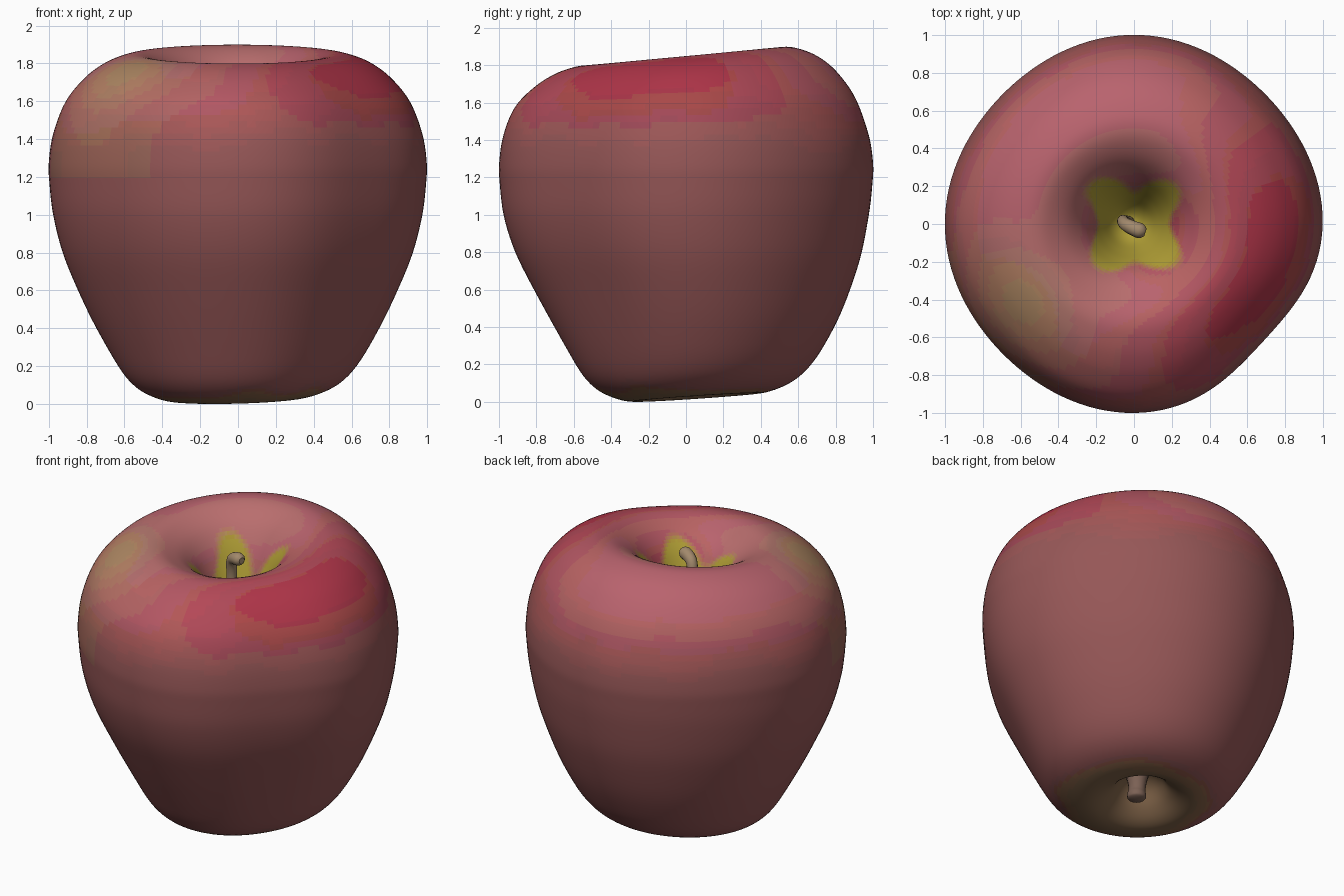
import bpy, bmesh, math
from mathutils import Vector, noise

if "Cube" in bpy.data.objects:
    bpy.data.objects.remove(bpy.data.objects["Cube"])

SEGS, SUB = 128, 5


def smooth(lo, hi, v):
    t = min(1, max(0, (v - lo) / (hi - lo)))
    return t * t * (3 - 2 * t)


def bump(v, mid, width):
    return math.exp(-((v - mid) / width) ** 2)


def angle_gap(a, deg):
    return (math.degrees(a) - deg + 180) % 360 - 180


materials = {}


def material(color):
    key = tuple(round(c, 3) for c in color)
    if key not in materials:
        m = bpy.data.materials.new("skin_%d" % len(materials))
        m.diffuse_color = (*key, 1)
        m.use_nodes = True
        m.node_tree.nodes["Principled BSDF"].inputs["Base Color"].default_value = m.diffuse_color
        materials[key] = m
    return materials[key]


def spline(points, sub):
    """Catmull-Rom resampling of the profile."""
    p = [Vector(q) for q in points]
    ext = [p[0] * 2 - p[1]] + p + [p[-1] * 2 - p[-2]]
    out = []
    for i in range(1, len(ext) - 2):
        a, b, c, d = ext[i - 1:i + 3]
        for k in range(sub):
            t = k / sub
            out.append(0.5 * (2 * b + (c - a) * t + (2 * a - 5 * b + 4 * c - d) * t * t
                              + (3 * b - a - 3 * c + d) * t ** 3))
    return out + [p[-1]]


# Half section (radius, height): stem cavity, shoulder, flank, base, calyx basin
profile = [(0, 1.30), (.05, 1.31), (.10, 1.36), (.15, 1.46), (.20, 1.57), (.26, 1.68),
           (.34, 1.77), (.44, 1.83), (.52, 1.85), (.60, 1.84), (.70, 1.80), (.80, 1.725),
           (.90, 1.60), (.965, 1.43), (.988, 1.28), (.985, 1.17), (.965, 1.0), (.915, .8),
           (.835, .6), (.74, .4), (.625, .2), (.535, .1), (.43, .045), (.33, .025),
           (.25, .045), (.18, .10), (.12, .18), (.06, .22), (0, .23)]


def place(r, z, a):
    """Turn a section point into the lopsided apple surface."""
    wide = smooth(.3, .9, r)
    r *= 1 - .055 * wide * bump(angle_gap(a, -42), 0, 24)
    r *= 1 + .012 * wide * math.cos(4 * (a - math.radians(90)))
    x, y = r * math.cos(a), r * math.sin(a)
    y += .045 * (1 - smooth(.35, 1.05, z))
    x -= .02 * (1 - smooth(.2, .7, r))
    rim = smooth(0, .45, r)
    z += .05 * math.sin(a) * smooth(1.45, 1.85, z) * rim
    z += (.022 * math.sin(a) + .008 * math.cos(a)) * (1 - smooth(.05, .3, z)) * smooth(0, .3, r)
    return Vector((x, y, z))


FLANK, CRIMSON, PINK = Vector((.30, .095, .085)), Vector((.42, .035, .065)), Vector((.50, .16, .17))
GREEN, YELLOW, OLIVE = Vector((.42, .27, .13)), Vector((.42, .34, .02)), Vector((.20, .12, .05))


def skin(p):
    """Blotchy colour of the skin, stepped to a small palette."""
    a, r = math.atan2(p.y, p.x), math.hypot(p.x, p.y)
    n = noise.noise(p * 4)
    top = smooth(1.3, 1.75, p.z + .06 * n)
    c = FLANK.lerp(CRIMSON, top)
    if p.z > 1.2:
        c = c.lerp(PINK, .7 * smooth(-40, 40, abs(angle_gap(a, -20)) - 60) * top)
        c = c.lerp(PINK, .6 * bump(r, .38, .16))
        c = c.lerp(GREEN, .85 * bump(angle_gap(a, -145), 0, 24) * bump(r, .72, .22))
        star = .22 + .06 * math.cos(4 * a - math.pi) + .04 * n
        if r < .62:
            c = c.lerp(YELLOW, 1 - smooth(star, star + .06, r))
    if p.z < .5:
        c = c.lerp(OLIVE, 1 - smooth(.3, .55, r + .05 * n))
    return [round(v / .03) * .03 + .005 for v in c]


# Apple body
bm = bmesh.new()
rows = []
section = spline(profile, SUB)
for r, z in section[1:-1]:
    rows.append([bm.verts.new(place(max(r, .002), z, 2 * math.pi * i / SEGS)) for i in range(SEGS)])
for up, down in zip(rows, rows[1:]):
    for i in range(SEGS):
        j = (i + 1) % SEGS
        bm.faces.new((up[i], down[i], down[j], up[j]))
bm.faces.new(rows[0])
bm.faces.new(rows[-1][::-1])
low = min(v.co.z for v in bm.verts)
bmesh.ops.translate(bm, verts=bm.verts, vec=(0, 0, -low))
bmesh.ops.recalc_face_normals(bm, faces=bm.faces)
slots = []
for f in bm.faces:
    f.smooth = True
    m = material(skin(f.calc_center_median()))
    if m not in slots:
        slots.append(m)
    f.material_index = slots.index(m)
mesh = bpy.data.meshes.new("apple_body")
bm.to_mesh(mesh)
bm.free()
for m in slots:
    mesh.materials.append(m)
bpy.context.collection.objects.link(bpy.data.objects.new("apple_body", mesh))


def tube(name, points, color):
    """Round tube through (x, y, z, radius) points."""
    cu = bpy.data.curves.new(name, 'CURVE')
    cu.dimensions = '3D'
    cu.bevel_depth, cu.bevel_resolution, cu.use_fill_caps = 1, 5, True
    s = cu.splines.new('NURBS')
    s.points.add(len(points) - 1)
    for q, (x, y, z, r) in zip(s.points, points):
        q.co, q.radius = (x, y, z, 1), r
    s.order_u, s.use_endpoint_u, s.resolution_u = 3, True, 8
    cu.materials.append(material(color))
    bpy.context.collection.objects.link(bpy.data.objects.new(name, cu))


# Stem with a bent, swollen tip
tube("stem", [(-.03, .0, 1.25, .045), (-.05, .01, 1.42, .032), (-.06, .02, 1.58, .032),
              (-.05, .0, 1.70, .034), (0, -.025, 1.73, .04), (.045, -.04, 1.735, .042),
              (.06, -.045, 1.735, .02)], (.36, .25, .15))

# Dried blossom end under the apple
tube("blossom_end", [(0, .03, .26, .085), (0, .03, .17, .06), (0, .03, .10, .05),
                     (.005, .03, .06, .062), (.005, .03, .035, .05), (.005, .03, .03, .01)], (.20, .12, .09))
